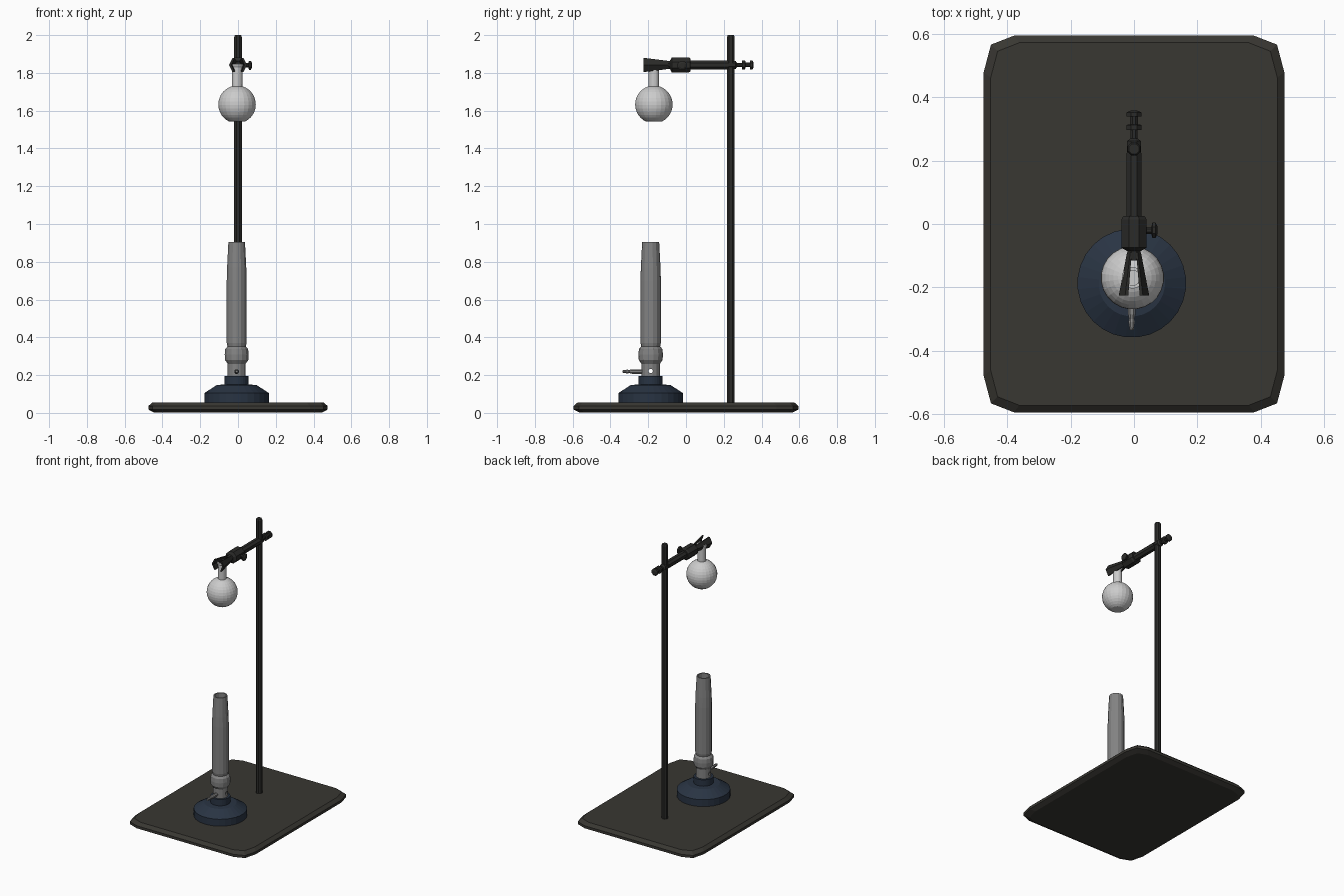
import bpy, bmesh
from math import pi, cos, sin
from mathutils import Matrix, Vector

if "Cube" in bpy.data.objects:
    bpy.data.objects.remove(bpy.data.objects["Cube"])


def material(name, rgb):
    m = bpy.data.materials.new(name)
    m.diffuse_color = (*rgb, 1)
    m.use_nodes = True
    m.node_tree.nodes["Principled BSDF"].inputs["Base Color"].default_value = m.diffuse_color
    return m


IRON = material("dark_iron", (0.04, 0.038, 0.032))
STEEL = material("black_steel", (0.024, 0.024, 0.022))
NAVY = material("navy_enamel", (0.022, 0.034, 0.056))
METAL = material("grey_metal", (0.23, 0.23, 0.23))
GLASS = material("pale_glass", (0.72, 0.72, 0.72))
AXES = {'z': Matrix(), 'x': Matrix.Rotation(pi / 2, 4, 'Y'), 'y': Matrix.Rotation(-pi / 2, 4, 'X')}


def finish(name, bm, mat):
    bmesh.ops.recalc_face_normals(bm, faces=bm.faces)
    me = bpy.data.meshes.new(name)
    bm.to_mesh(me)
    bm.free()
    ob = bpy.data.objects.new(name, me)
    bpy.context.collection.objects.link(ob)
    if mat:
        me.materials.append(mat)
    return ob


def loft(name, rings, mat, caps=True, loop=False):
    """Skin a list of equally long point rings."""
    bm = bmesh.new()
    vs = [[bm.verts.new(p) for p in r] for r in rings]
    n = len(vs[0])
    pairs = list(zip(vs, vs[1:])) + ([(vs[-1], vs[0])] if loop else [])
    for a, b in pairs:
        for i in range(n):
            j = (i + 1) % n
            bm.faces.new((a[i], a[j], b[j], b[i]))
    if caps and not loop:
        bm.faces.new(vs[0])
        bm.faces.new(vs[-1])
    return finish(name, bm, mat)


def lathe(name, profile, centre, mat, n=12, axis='z', **kw):
    """Turn (radius, distance) points around an axis through centre."""
    c, rot = Vector(centre), AXES[axis]
    rings = [[c + rot @ Vector((r * cos(2 * pi * (i + .5) / n), r * sin(2 * pi * (i + .5) / n), d))
              for i in range(n)] for r, d in profile]
    return loft(name, rings, mat, **kw)


# Base plate with chamfered corners and a rounded rim
def plate_ring(inset, z):
    q = [(.475, .48), (.452, .567), (.38, .595)]
    q = q + [(-x, y) for x, y in q[::-1]]
    q = q + [(-x, -y) for x, y in q]
    return [(x * (1 - inset / .475), y * (1 - inset / .595), z) for x, y in q]


loft("base_plate", [plate_ring(.03, 0.002), plate_ring(0, .018), plate_ring(0, .036),
                    plate_ring(.022, .056)], IRON)

# Upright rod
lathe("upright_rod", [(.022, .05), (.022, 1.99), (.017, 2.0)], (0, .237, 0), STEEL, 8)

# Burner foot
BX, BY = -.007, -.187
lathe("burner_foot", [(.172, .054), (.172, .105), (.105, .148), (.064, .15), (.064, .195)],
      (BX, BY, 0), NAVY, 28)

# Hollow burner tube: collar, swollen ring, tapered barrel, inner wall
tube = lathe("burner_tube", [(.049, .19), (.049, .26), (.063, .28), (.065, .31), (.062, .338),
                             (.05, .352), (.054, .37), (.054, .7), (.052, .77), (.045, .905),
                             (.037, .905), (.037, .19)], (BX, BY, 0), METAL, 14, loop=True)

# Air holes through the collar
cutter = lathe("air_hole_cutter", [(.012, -.1), (.012, .1)], (BX, BY, .222), None, 10, 'x')
cutter.hide_render = True
mod = tube.modifiers.new("air_holes", 'BOOLEAN')
mod.operation, mod.object, mod.solver = 'DIFFERENCE', cutter, 'EXACT'
bpy.context.view_layer.objects.active = tube
bpy.ops.object.modifier_apply(modifier=mod.name)
bpy.data.objects.remove(cutter)

# Gas inlet
lathe("gas_inlet", [(.007, -.335), (.011, -.31), (.009, -.3), (.013, -.285), (.013, -.228)],
      (BX, 0, .219), METAL, 8, 'y')

# Round flask with flat bottom, open neck and small lip
ball = [(.1 * sin(a), -.1 * cos(a)) for a in [.42 + i * (2.86 - .42) / 13 for i in range(14)]]
neck = [(.028, .11), (.028, .195), (.034, .205), (.034, .215), (.024, .215), (.024, .1)]
flask = lathe("flask", ball + neck, (-.005, -.17, 1.633), GLASS, 24)
flask_top = 1.733

# Clamp arm, body and rear screw along y
AZ = 1.842
lathe("clamp_arm", [(.026, .01), (.026, .225)], (0, 0, AZ), STEEL, 8, 'y')
lathe("clamp_screw", [(.024, .215), (.024, .262), (.012, .27), (.012, .297), (.026, .297),
                      (.026, .313), (.013, .315), (.013, .34), (.025, .34), (.025, .353),
                      (.012, .358)], (0, 0, AZ), STEEL, 8, 'y')
lathe("clamp_body", [(.024, -.085), (.043, -.075), (.043, .015), (.036, .025)],
      (0, 0, AZ), STEEL, 8, 'y')
lathe("jaw_pivot", [(.018, -.115), (.024, -.08)], (0, 0, AZ), STEEL, 8, 'y')

# Side thumbscrew
lathe("thumbscrew", [(.012, .03), (.012, .055), (.026, .058), (.026, .068), (.014, .074)],
      (0, -.02, AZ - .002), STEEL, 8, 'x')

# Pair of V-section jaws, mirrored
sec = [(.048, 0), (.028, .038), (.018, .036), (.034, 0), (.018, -.036), (.028, -.038)]
jaw = loft("clamp_jaws", [[(x, -.226, AZ + z) for x, z in sec],
                          [((x - .004) * .5, -.09, AZ + z * .55) for x, z in sec]], STEEL)
jaw.modifiers.new("mirror", 'MIRROR').use_clip = False
